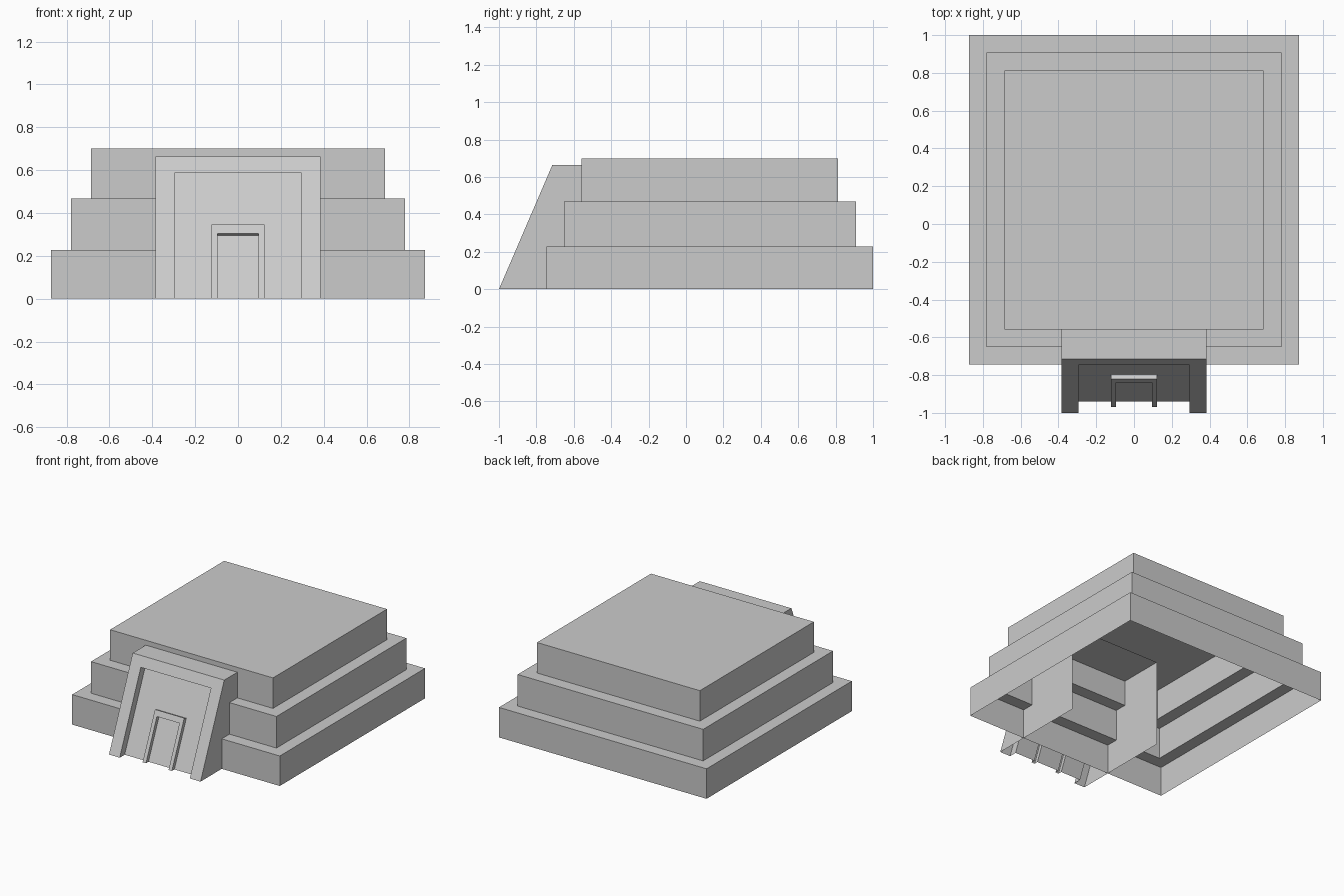
import bpy, bmesh

if "Cube" in bpy.data.objects:
    bpy.data.objects.remove(bpy.data.objects["Cube"])


def finish(name, faces):
    """Weld a list of face outlines into one flat-shaded shell object."""
    bm = bmesh.new()
    for outline in faces:
        bm.faces.new([bm.verts.new(p) for p in outline])
    bmesh.ops.remove_doubles(bm, verts=bm.verts, dist=0.0001)
    bmesh.ops.recalc_face_normals(bm, faces=bm.faces)
    # the highest flat face must look upwards
    top = max(bm.faces, key=lambda f: f.calc_center_median().z)
    if top.normal.z < 0:
        bmesh.ops.reverse_faces(bm, faces=bm.faces)
    mesh = bpy.data.meshes.new(name)
    bm.to_mesh(mesh)
    bm.free()
    obj = bpy.data.objects.new(name, mesh)
    bpy.context.collection.objects.link(obj)
    return obj


def strip(a, b, closed=False):
    """Quads joining two matching point paths."""
    n = len(a)
    return [[a[i], a[(i + 1) % n], b[(i + 1) % n], b[i]]
            for i in range(n if closed else n - 1)]


# Stepped building: open-bottomed shell of three tiers
def ring(hx, y0, y1, z):
    return [(-hx, y0, z), (hx, y0, z), (hx, y1, z), (-hx, y1, z)]


tiers = [(0.873, -0.745, 1.0, 0.228),
         (0.78, -0.652, 0.908, 0.468),
         (0.685, -0.558, 0.812, 0.70)]
rings, z = [], 0.0
for hx, y0, y1, ztop in tiers:
    rings += [ring(hx, y0, y1, z), ring(hx, y0, y1, ztop)]
    z = ztop
faces = [rings[-1]]
for a, b in zip(rings, rings[1:]):
    faces += strip(a, b, closed=True)
finish("stepped_building", faces)

# Sloped entrance: leaning front with recessed panel and raised door frame
W, H, BACK = 0.385, 0.663, -0.21
SLOPE = 0.285 / H


def arch(hx, h, depth, drop=0.0):
    """Upside-down U path on a plane parallel to the leaning front."""
    zt = h - drop
    y0, yt = -1 + depth, -1 + depth + SLOPE * zt
    return [(-hx, y0, 0), (-hx, yt, zt), (hx, yt, zt), (hx, y0, 0)]


outer = arch(W, H, 0)
lip = arch(0.295, 0.59, 0)
panel = arch(0.295, 0.59, 0.06)
frame_base = arch(0.123, 0.345, 0.06, 0.011)
frame_out = arch(0.123, 0.345, 0.03)
frame_in = arch(0.095, 0.305, 0.03)
door = arch(0.095, 0.305, 0.06, 0.011)

paths = [outer, lip, panel, frame_base, frame_out, frame_in, door]
faces = [door]
for a, b in zip(paths, paths[1:]):
    faces += strip(a, b)
# side walls and roof running back into the building
for s in (-1, 1):
    faces.append([(s * W, -1, 0), (s * W, -0.715, H),
                  (s * W, BACK, H), (s * W, BACK, 0)])
faces.append([(-W, -0.715, H), (W, -0.715, H), (W, BACK, H), (-W, BACK, H)])
finish("entrance", faces)
